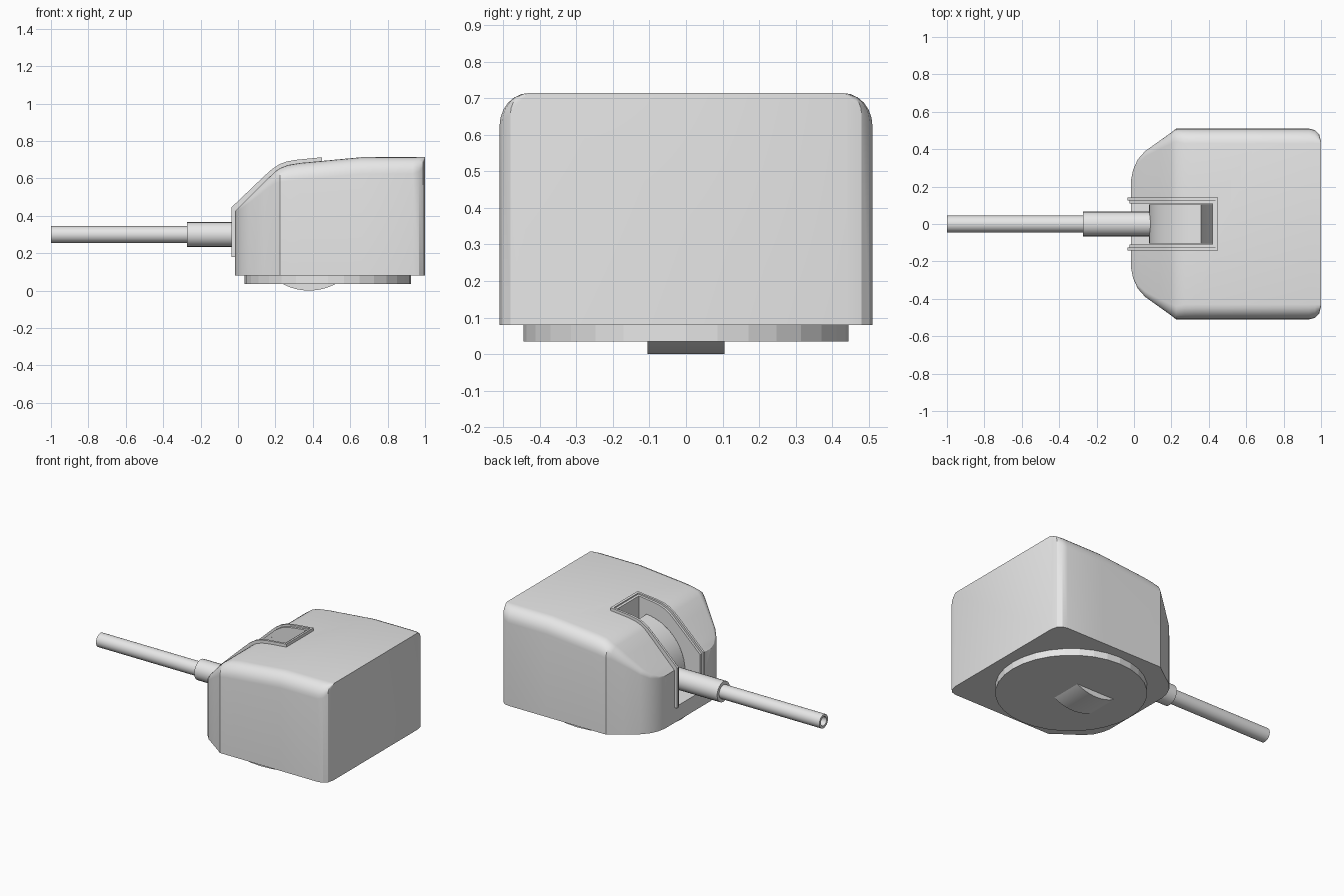
import bpy, bmesh, math

if "Cube" in bpy.data.objects:
    bpy.data.objects.remove(bpy.data.objects["Cube"])

grey = bpy.data.materials.new("light grey")
grey.diffuse_color = (0.8, 0.8, 0.8, 1)
grey.use_nodes = True
grey.node_tree.nodes["Principled BSDF"].inputs["Base Color"].default_value = grey.diffuse_color


def finish(name, bm, smooth=30):
    bmesh.ops.recalc_face_normals(bm, faces=bm.faces)
    me = bpy.data.meshes.new(name)
    bm.to_mesh(me)
    bm.free()
    me.materials.append(grey)
    ob = bpy.data.objects.new(name, me)
    bpy.context.collection.objects.link(ob)
    if smooth:
        bpy.ops.object.select_all(action='DESELECT')
        bpy.context.view_layer.objects.active = ob
        ob.select_set(True)
        bpy.ops.object.shade_smooth_by_angle(angle=math.radians(smooth))
    return ob


def loft(bm, rings, cap=True, closed=False):
    """Skin a list of equal-length closed rings of points."""
    vs = [[bm.verts.new(p) for p in r] for r in rings]
    n = len(vs[0])
    pairs = list(zip(vs, vs[1:])) + ([(vs[-1], vs[0])] if closed else [])
    for a, b in pairs:
        for i in range(n):
            j = (i + 1) % n
            bm.faces.new((a[i], a[j], b[j], b[i]))
    if cap and not closed:
        bm.faces.new(vs[0])
        bm.faces.new(vs[-1])


def side_prism(bm, profile, y0, y1):
    """Extrude an x-z profile across y."""
    loft(bm, [[(x, y, z) for x, z in profile] for y in (y0, y1)])


def turned(name, outline, axis_z=0.3, sides=24):
    """Spin (x, radius) points around the gun axis."""
    bm = bmesh.new()
    rings = [[(x, r * math.cos(i * math.tau / sides), axis_z + r * math.sin(i * math.tau / sides))
              for i in range(sides)] for x, r in outline]
    loft(bm, rings)
    return finish(name, bm)


# Turret shell: x, half width, top height, corner width, corner height
BOTTOM = 0.08
stations = [
    (-.015, .240, .425, .005, .005), (-.005, .290, .435, .010, .010),
    (.020, .345, .460, .020, .020), (.060, .390, .500, .030, .030),
    (.140, .447, .580, .045, .050), (.200, .490, .638, .060, .065),
    (.225, .510, .655, .070, .075), (.270, .510, .672, .080, .085),
    (.330, .510, .682, .080, .090), (.660, .510, .713, .080, .090),
    (.935, .510, .714, .080, .090), (.968, .502, .714, .072, .080),
    (.990, .480, .714, .050, .055), (1.00, .440, .714, .010, .010)]


def section(x, w, h, ry, rz):
    half = [(w, BOTTOM)]
    for i in range(7):
        a = i * math.pi / 12
        half.append((w - ry + ry * math.cos(a), h - rz + rz * math.sin(a)))
    return [(x, y, z) for y, z in half] + [(x, -y, z) for y, z in reversed(half)]


bm = bmesh.new()
loft(bm, [section(*s) for s in stations])
shell = finish("turret_shell", bm, 0)

# Gun slot cut through the front and roof
bm = bmesh.new()
side_prism(bm, [(-.2, .18), (.42, .18), (.42, .9), (-.2, .9)], -.112, .112)
cutter = finish("slot_cutter", bm, 0)
cut = shell.modifiers.new("slot", 'BOOLEAN')
cut.operation = 'DIFFERENCE'
cut.solver = 'EXACT'
cut.object = cutter
bpy.context.view_layer.update()
dg = bpy.context.evaluated_depsgraph_get()
baked = bpy.data.meshes.new_from_object(shell.evaluated_get(dg))
shell.modifiers.clear()
shell.data = baked
bpy.data.objects.remove(cutter)
bpy.ops.object.select_all(action='DESELECT')
bpy.context.view_layer.objects.active = shell
shell.select_set(True)
bpy.ops.object.shade_smooth_by_angle(angle=math.radians(30))

# Raised rim around the slot, in two steps
path = [(-.035, .18), (-.035, .445), (.14, .612), (.18, .648), (.22, .675),
        (.26, .690), (.31, .699), (.45, .713)]
under = [(.45, .675), (.31, .660), (.26, .650), (.20, .615), (.16, .58), (.0, .425), (.0, .18)]


def rim(name, y0, y1, drop, xback):
    bm = bmesh.new()
    top = [(min(x + drop, xback), z - (drop if z > .2 else 0)) for x, z in path]
    low = [(min(x, xback), z) for x, z in under]
    for s in (1, -1):
        side_prism(bm, top + low, s * y0, s * y1)
    side_prism(bm, [(xback - .015, .67), (xback, .67), (xback, .713 - drop),
                    (xback - .015, .711 - drop)], -y1, y1)
    return finish(name, bm)


rim("slot_rim_outer", .126, .141, 0, .45)
rim("slot_rim_inner", .110, .126, .010, .435)

# Rotating gun mantlet, open at the upper back
bm = bmesh.new()
arc = [(.38 + .30 * math.cos(math.radians(a)), .30 + .30 * math.sin(math.radians(a)))
       for a in range(94, 311, 6)]
side_prism(bm, arc + [(.40, .30)], -.105, .105)
finish("gun_mantlet", bm)

# Gun sleeve and hollow barrel
turned("gun_sleeve", [(.12, .066), (-.272, .066)])
turned("gun_barrel", [(-.20, .045), (-1, .045), (-1, .029), (-.75, .029)])

# Turret ring underneath
bm = bmesh.new()
loft(bm, [[(.48 + .445 * math.cos(i * math.tau / 32), .445 * math.sin(i * math.tau / 32), z)
           for i in range(32)] for z in (.035, .082)])
finish("turret_ring", bm, 0)
